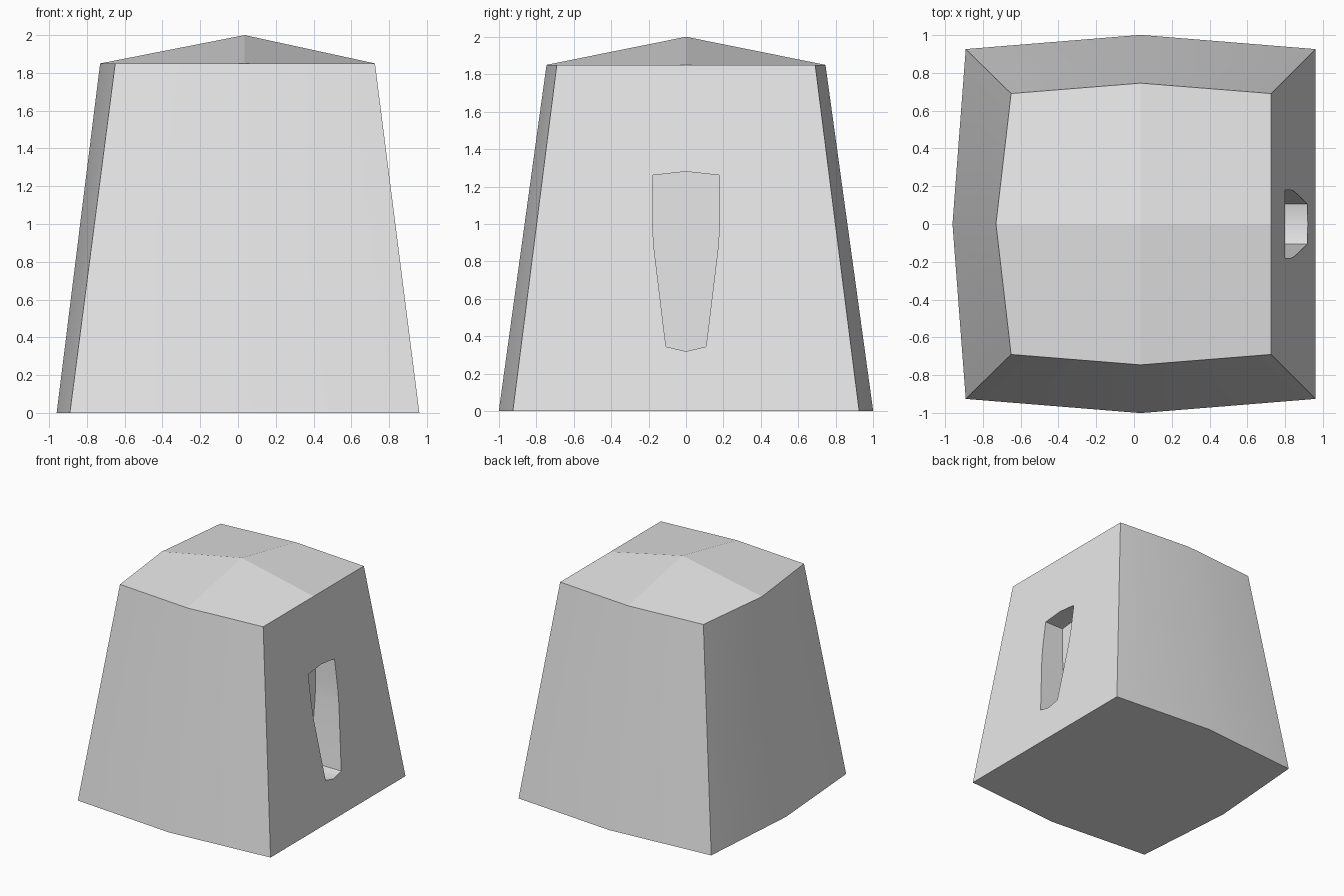
import bpy
import bmesh

cube = bpy.data.objects.get("Cube")
if cube:
    bpy.data.objects.remove(cube, do_unlink=True)

WALL_Z, APEX_Z = 1.85, 2.0
SLOT_BACK = 0.62

mat = bpy.data.materials.new("light grey")
mat.use_nodes = True
GREY = (0.8, 0.8, 0.8, 1)
mat.diffuse_color = GREY
mat.node_tree.nodes["Principled BSDF"].inputs["Base Color"].default_value = GREY

bm = bmesh.new()


def ring(left, corner, right, depth, bulge, mid, z):
    """Corner, middle, corner, ... anticlockwise from the front left corner."""
    pts = [(corner, -depth), (mid, -bulge), (right, -depth), (right, 0),
           (right, depth), (mid, bulge), (corner, depth), (left, 0)]
    return [bm.verts.new((x, y, z)) for x, y in pts]


base = ring(-0.96, -0.89, 0.96, 0.925, 1.0, 0.035, 0)
top = ring(-0.73, -0.65, 0.725, 0.69, 0.745, 0.035, WALL_Z)

# Floor and tapered walls, leaving out the slotted side
bm.faces.new(base[::-1])
for i in range(8):
    if i not in (2, 3):
        j = (i + 1) % 8
        bm.faces.new((base[i], base[j], top[j], top[i]))

# Roof: four quads rising from the rim middles to a shallow peak
apex = bm.verts.new((0.035, 0, APEX_Z))
roof = [bm.faces.new((top[i - 1], top[i], top[(i + 1) % 8], apex))
        for i in range(0, 8, 2)]

# Tapered slot outline, from its top middle down one side to its bottom middle
profile = [(0, 1.28), (0.18, 1.26), (0.18, 1.02), (0.172, 0.88),
           (0.107, 0.345), (0, 0.32)]
outline = profile + [(-y, z) for y, z in profile[-2:0:-1]]


def wall_x(z):
    return 0.96 - (0.96 - 0.725) * z / WALL_Z


outer = [bm.verts.new((wall_x(z), y, z)) for y, z in outline]
inner = [bm.verts.new((SLOT_BACK, y, z)) for y, z in outline]
n, half = len(outline), len(profile)

# Slotted side wall, as two halves around the opening
bm.faces.new([base[3], base[4], top[4], top[3]] + outer[:half])
bm.faces.new([top[3], top[2], base[2], base[3]] + outer[half - 1:] + outer[:1])

# Recess sides and back
for i in range(n):
    j = (i + 1) % n
    bm.faces.new((outer[i], outer[j], inner[j], inner[i]))
bm.faces.new(inner)

bmesh.ops.recalc_face_normals(bm, faces=bm.faces)
bm.faces.index_update()
roof_ids = [f.index for f in roof]

mesh = bpy.data.meshes.new("tapered_body")
bm.to_mesh(mesh)
bm.free()
mesh.materials.append(mat)
body = bpy.data.objects.new("tapered_body", mesh)
bpy.context.collection.objects.link(body)

# Smooth bowed walls, flat roof panels
bpy.ops.object.select_all(action="DESELECT")
body.select_set(True)
bpy.context.view_layer.objects.active = body
bpy.ops.object.shade_smooth_by_angle()
for i in roof_ids:
    mesh.polygons[i].use_smooth = False
